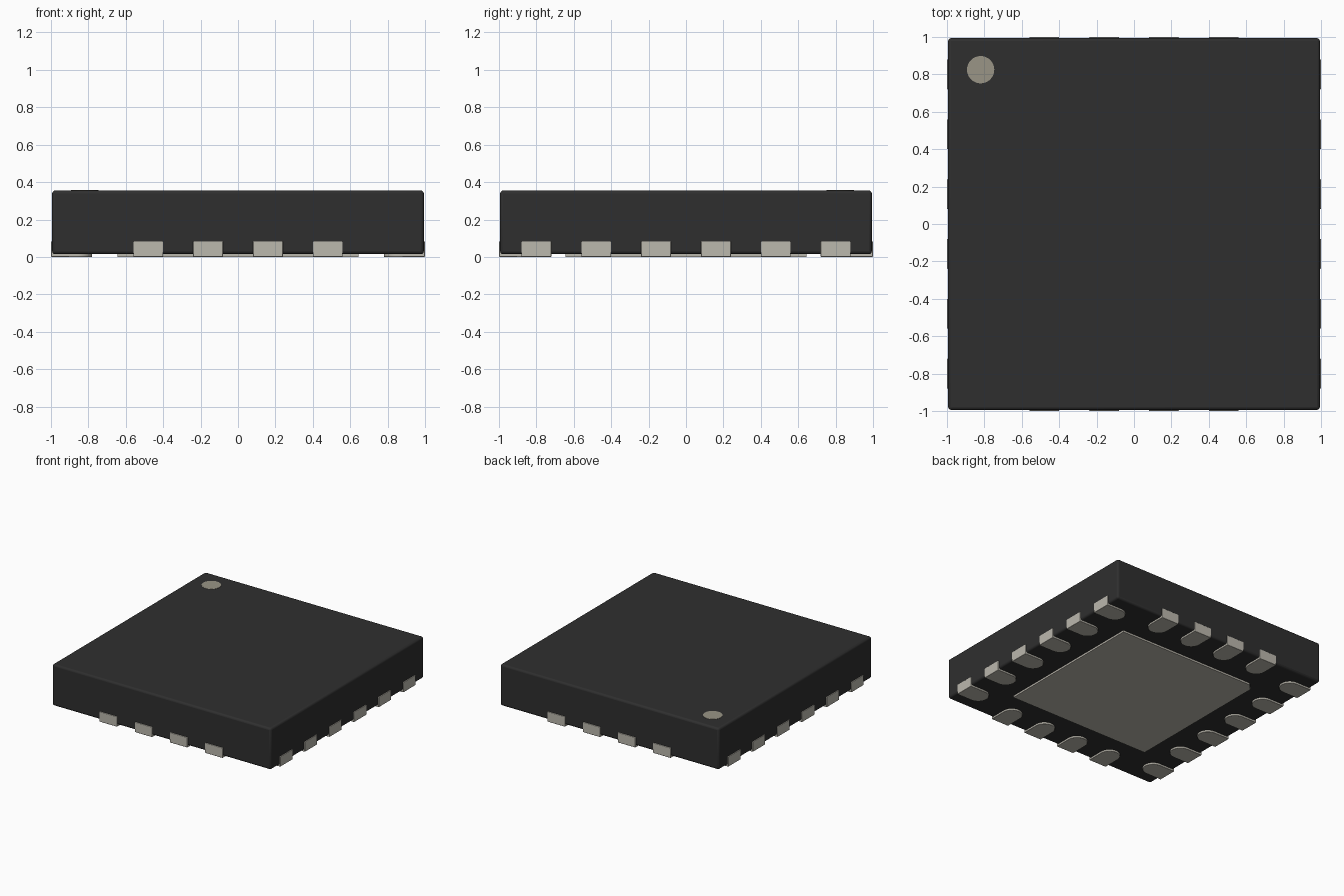
import bpy
import bmesh
import math
from mathutils import Matrix, Vector

cube = bpy.data.objects.get("Cube")
if cube:
    bpy.data.objects.remove(cube, do_unlink=True)


def material(name, rgb):
    m = bpy.data.materials.new(name)
    m.use_nodes = True
    col = (*rgb, 1.0)
    m.diffuse_color = col
    m.node_tree.nodes["Principled BSDF"].inputs["Base Color"].default_value = col
    return m


BLACK = material("black_plastic", (0.028, 0.028, 0.028))
METAL = material("tinned_metal", (0.50, 0.48, 0.42))
MARK = material("marker_grey", (0.32, 0.30, 0.24))


def prism(name, outline, z0, z1, mat, bevel=0.0):
    """Extrude a flat outline from z0 up to z1."""
    bm = bmesh.new()
    face = bm.faces.new([bm.verts.new((x, y, z0)) for x, y in outline])
    top = bmesh.ops.extrude_face_region(bm, geom=[face])
    verts = [v for v in top["geom"] if isinstance(v, bmesh.types.BMVert)]
    bmesh.ops.translate(bm, verts=verts, vec=(0, 0, z1 - z0))
    bmesh.ops.recalc_face_normals(bm, faces=bm.faces)
    mesh = bpy.data.meshes.new(name)
    bm.to_mesh(mesh)
    bm.free()
    mesh.materials.append(mat)
    ob = bpy.data.objects.new(name, mesh)
    bpy.context.collection.objects.link(ob)
    if bevel:
        mod = ob.modifiers.new("rounded_edges", "BEVEL")
        mod.width = bevel
        mod.segments = 3
        mod.limit_method = "ANGLE"
        mod.angle_limit = math.radians(40)
    bpy.ops.object.select_all(action="DESELECT")
    ob.select_set(True)
    bpy.context.view_layer.objects.active = ob
    bpy.ops.object.shade_smooth_by_angle(angle=math.radians(30))
    return ob


def arc(cx, cy, r, start, end, n):
    steps = [math.radians(start + (end - start) * i / n) for i in range(n + 1)]
    return [(cx + r * math.cos(a), cy + r * math.sin(a)) for a in steps]


# Moulded body, lifted slightly off the ground
B = 0.994
prism("package_body", [(-B, -B), (B, -B), (B, B), (-B, B)], 0.015, 0.355, BLACK, 0.016)

# Pin one marker on the top
prism("pin_one_marker", arc(-0.82, 0.825, 0.073, 0, 360, 48)[:-1], 0.35, 0.357, MARK)

# Large centre pad with a clipped corner
P, C = 0.645, 0.05
prism("centre_pad", [(-P, -P), (P, -P), (P, P), (C - P, P), (-P, P - C)], 0.0, 0.03, METAL)

# Terminals: square outside, round inside, repeated along the four sides
W = 0.08
shape = [(1.0, -W), (1.0, W)] + arc(0.78 + W, 0, W, 90, 270, 16)
sides = {"left": (0, 6), "back": (90, 4), "right": (180, 6), "front": (270, 4)}
for side, (angle, count) in sides.items():
    turn = Matrix.Rotation(math.radians(angle), 3, "Z")
    for i in range(count):
        shift = 0.32 * (i - (count - 1) / 2)
        outline = [(turn @ Vector((x, y + shift, 0))).xy for x, y in shape]
        prism(f"{side}_terminal_{i + 1}", outline, 0.0, 0.083, METAL, 0.004)
